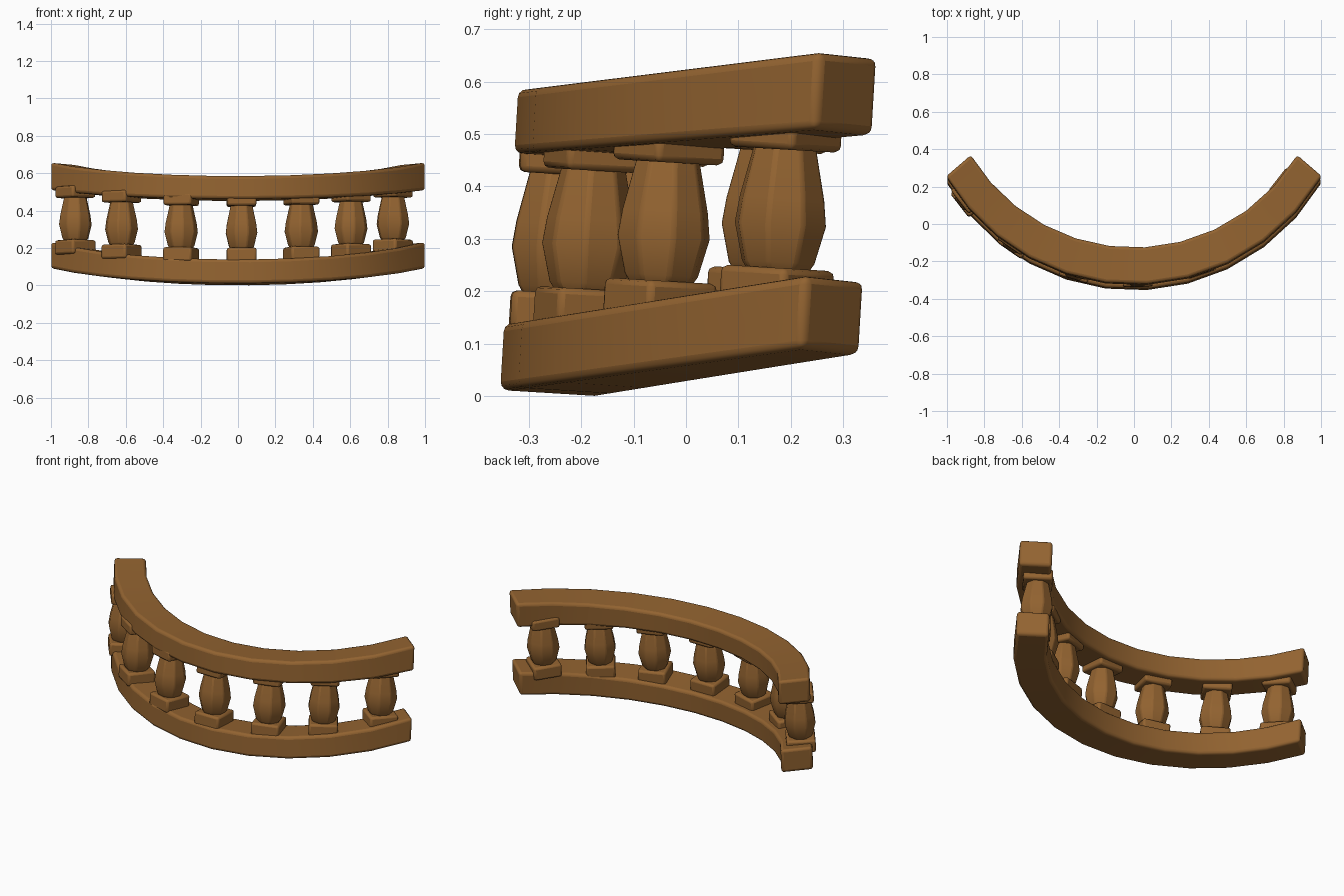
import bpy, bmesh, math
from mathutils import Matrix, Vector

cube = bpy.data.objects.get("Cube")
if cube:
    bpy.data.objects.remove(cube)

ARC_Y = 0.845      # centre of the arc in plan
LEAN = 0.06        # the whole railing leans back
SEGMENTS = 11

wood = bpy.data.materials.new("brown wood")
wood.use_nodes = True
colour = (0.29, 0.125, 0.03, 1)
wood.diffuse_color = colour
wood.node_tree.nodes["Principled BSDF"].inputs["Base Color"].default_value = colour


def on_arc(radius, degrees):
    a = math.radians(degrees)
    return radius * math.sin(a), ARC_Y - radius * math.cos(a)


def finish(name, bm, bevel, segments):
    bmesh.ops.recalc_face_normals(bm, faces=bm.faces)
    mesh = bpy.data.meshes.new(name)
    bm.to_mesh(mesh)
    bm.free()
    mesh.materials.append(wood)
    obj = bpy.data.objects.new(name, mesh)
    bpy.context.collection.objects.link(obj)
    mod = obj.modifiers.new("soft edges", "BEVEL")
    mod.width, mod.segments = bevel, segments
    mod.limit_method, mod.angle_limit = "ANGLE", math.radians(35)
    bpy.ops.object.select_all(action="DESELECT")
    obj.select_set(True)
    bpy.context.view_layer.objects.active = obj
    bpy.ops.object.shade_smooth_by_angle(angle=math.radians(30))
    return obj


def loft(bm, rings):
    """Skin a list of equal closed rings and cap both ends."""
    loops = [[bm.verts.new(p) for p in ring] for ring in rings]
    for a, b in zip(loops, loops[1:]):
        n = len(a)
        for i in range(n):
            bm.faces.new((a[i], a[(i + 1) % n], b[(i + 1) % n], b[i]))
    bm.faces.new(loops[0])
    bm.faces.new(loops[-1])


def rail(name, bottom, bottom_slope, top, top_slope):
    """Curved beam whose ends climb; heights are taken at the middle front."""
    rings = []
    for i in range(SEGMENTS + 1):
        s = 2 * i / SEGMENTS - 1
        t = s - 0.035 * (1 - s * s)
        xo, yo = on_arc(1.167, 59.4 * t)
        xi, yi = on_arc(0.97 + 0.026 * t * t, 61.2 * t)
        rise = yo + 0.32
        low, high = bottom + bottom_slope * rise, top + top_slope * rise
        corners = ((xo, yo, low), (xo, yo, high),
                   (xi, yi, high - 0.012), (xi, yi, low - 0.012))
        rings.append([(x, y + LEAN * (z - 0.58), z) for x, y, z in corners])
    bm = bmesh.new()
    loft(bm, rings)
    finish(name, bm, 0.016, 3)


def block(bm, half, low, high):
    square = ((-half, -half), (half, -half), (half, half), (-half, half))
    loft(bm, [[(x, y, z) for x, y in square] for z in (low, high)])


def baluster(name, degrees, radius):
    x, y = on_arc(radius, degrees)
    lift = 0.11 * (y + 0.235)
    place = (Matrix.Translation((x, y - LEAN * 0.28, 0.3 + lift))
             @ Matrix.Rotation(-math.atan(LEAN), 4, "X")
             @ Matrix.Rotation(math.radians(degrees), 4, "Z"))
    # square foot and cap
    bm = bmesh.new()
    block(bm, 0.08, -0.18, -0.103)
    block(bm, 0.079, 0.123, 0.185)
    finish(name + "_foot_and_cap", bm, 0.012, 2).matrix_world = place
    # eight-sided swelling body
    profile = ((0.056, -0.11), (0.067, -0.092), (0.084, -0.02),
               (0.078, 0.03), (0.057, 0.13))
    rings = []
    for half, z in profile:
        r = half / math.cos(math.pi / 8)
        angles = [math.pi / 8 + k * math.pi / 4 for k in range(8)]
        rings.append([Vector((r * math.cos(a), r * math.sin(a), z)) for a in angles])
    bm = bmesh.new()
    loft(bm, rings)
    finish(name + "_body", bm, 0.006, 2).matrix_world = place


rail("bottom_rail", 0.012, 0.14, 0.14, 0.16)
rail("top_rail", 0.463, 0.082, 0.586, 0.124)

for i, degrees in enumerate((-52.3, -34.8, -16.3, 1, 18.5, 34.8, 52)):
    baluster("baluster_%d" % (i + 1), degrees, 1.075 - 0.008 * (i - 3))
